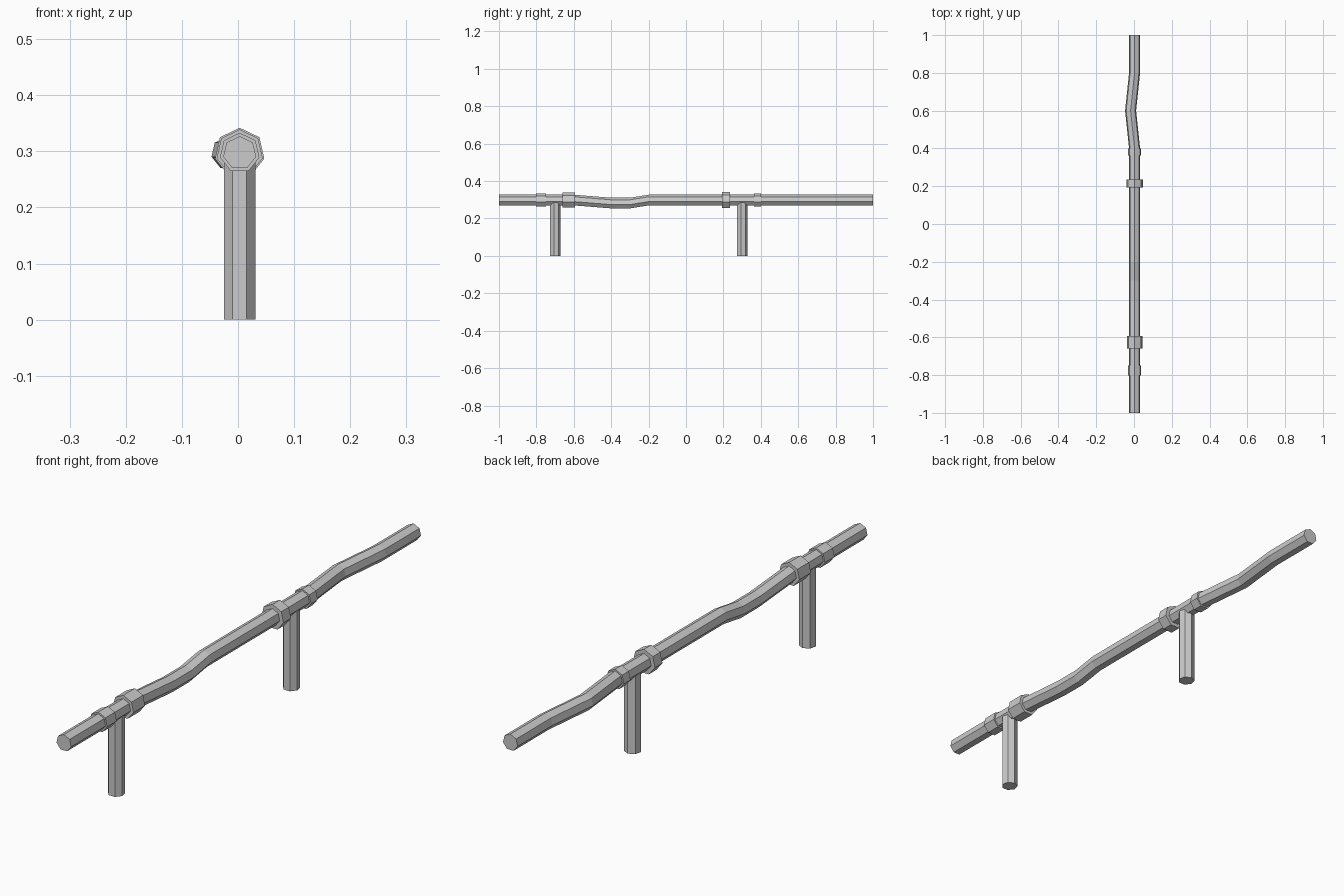
import bpy, bmesh, math
from mathutils import Vector

if "Cube" in bpy.data.objects:
    bpy.data.objects.remove(bpy.data.objects["Cube"])

SIDES = 7
CX, CZ = 0.003, 0.297   # pipe axis


def loft(name, centres, r, u, v):
    """Seven-sided tube through centres; u, v span the cross-section, a vertex points along v."""
    bm = bmesh.new()
    u, v = Vector(u), Vector(v)
    rings = []
    for c in centres:
        rings.append([bm.verts.new(Vector(c) + r * (math.sin(a) * u + math.cos(a) * v))
                      for a in (2 * math.pi * i / SIDES for i in range(SIDES))])
    for a, b in zip(rings, rings[1:]):
        for i in range(SIDES):
            j = (i + 1) % SIDES
            bm.faces.new((a[i], a[j], b[j], b[i]))
    bm.faces.new(rings[0])
    bm.faces.new(rings[-1])
    bmesh.ops.recalc_face_normals(bm, faces=bm.faces)
    mesh = bpy.data.meshes.new(name)
    bm.to_mesh(mesh)
    bm.free()
    obj = bpy.data.objects.new(name, mesh)
    bpy.context.collection.objects.link(obj)
    return obj


X, Y, Z = (1, 0, 0), (0, 1, 0), (0, 0, 1)

# Main pipe: sags downward in one place, kinks sideways in another
path = [(CX, -1, CZ), (CX, -0.6, CZ), (CX, -0.4, CZ - 0.016), (CX, -0.3, CZ - 0.016),
        (CX, -0.2, CZ), (CX, 0.4, CZ), (-0.018, 0.6, CZ), (CX, 0.8, CZ), (CX, 1, CZ)]
loft("pipe", path, 0.03, X, Z)

# Collars around the pipe: start, end, radius
for n, (y0, y1, r) in enumerate([(-0.803, -0.748, 0.036), (-0.66, -0.594, 0.042),
                                 (0.193, 0.236, 0.045), (0.363, 0.401, 0.036)], 1):
    loft(f"collar_{n}", [(CX, y0, CZ), (CX, y1, CZ)], r, X, Z)

# Support posts
for name, y in (("front_post", -0.7), ("rear_post", 0.3)):
    loft(name, [(CX, y, 0), (CX, y, 0.285)], 0.029, X, Y)
